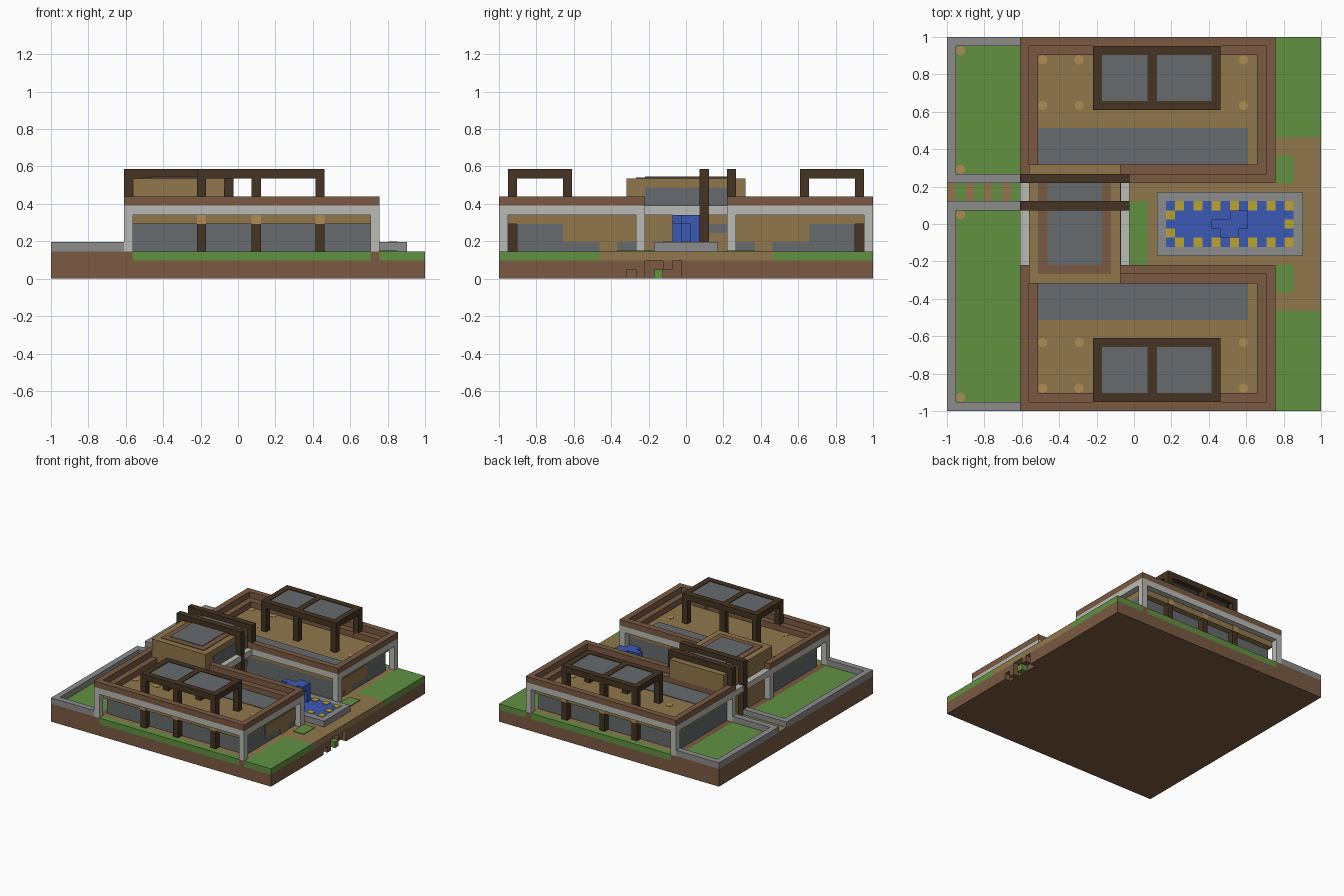
import bpy
import bmesh
from mathutils import Matrix, Vector

default_cube = bpy.data.objects.get("Cube")
if default_cube:
    bpy.data.objects.remove(default_cube, do_unlink=True)

# The house sits on a square block grid; all helpers take grid units
GRID = 41
UNIT = 2 / GRID
PLATE = 0.1


def linear(hex_colour):
    channels = [int(hex_colour[n:n + 2], 16) / 255 for n in (0, 2, 4)]
    return tuple(((c + 0.055) / 1.055) ** 2.4 for c in channels) + (1.0,)


def material(name, hex_colour):
    mat = bpy.data.materials.new(name)
    mat.use_nodes = True
    mat.diffuse_color = linear(hex_colour)
    mat.node_tree.nodes["Principled BSDF"].inputs["Base Color"].default_value = mat.diffuse_color
    return mat


brown = material("brown earth", "7a5a42")
tan = material("tan wood", "90774b")
lamp = material("lamp amber", "b08c54")
dark = material("dark timber", "453423")
glass = material("grey glass", "666b6d")
stone = material("grey stone", "8c8c8d")
white = material("white frame", "babab6")
green = material("grass green", "629142")
blue = material("water blue", "3c59b6")
yellow = material("tile yellow", "b9a52e")


def area(west, east, south, north):
    return (west, east, south, north)


def cell(column, row):
    return area(column, column + 1, row, row + 1)


def ring(west, east, south, north):
    """Four one-block strips around a rectangle."""
    return [area(west, east, south, south + 1), area(west, east, north - 1, north),
            area(west, west + 1, south + 1, north - 1), area(east - 1, east, south + 1, north - 1)]


def corners(west, east, south, north):
    return [cell(c, r) for c in (west, east - 1) for r in (south, north - 1)]


def mirrored(areas):
    return areas + [area(w, e, GRID - n, GRID - s) for w, e, s, n in areas]


def finish(name, mat, bm):
    mesh = bpy.data.meshes.new(name)
    bm.to_mesh(mesh)
    bm.free()
    mesh.materials.append(mat)
    bpy.context.collection.objects.link(bpy.data.objects.new(name, mesh))


def blocks(name, mat, areas, low, high, twin=False):
    """Extrude plan areas between two levels, optionally on both sides of the court."""
    bm = bmesh.new()
    for w, e, s, n in (mirrored(areas) if twin else areas):
        centre = Vector(((w + e - GRID) / 2, (s + n - GRID) / 2, (low + high) / 2)) * UNIT
        size = Vector((e - w, n - s, high - low)) * UNIT
        bmesh.ops.create_cube(bm, size=1, matrix=Matrix.Translation(centre) @ Matrix.Diagonal(size).to_4x4())
    finish(name, mat, bm)


def spots(name, cells, level):
    """Small eight-sided lamps set into a floor."""
    bm = bmesh.new()
    for w, e, s, n in cells:
        spot = Vector(((w + e - GRID) / 2, (s + n - GRID) / 2, level)) * UNIT
        bmesh.ops.create_cone(bm, cap_ends=True, segments=8, radius1=UNIT * 0.53, radius2=UNIT * 0.53,
                              depth=UNIT * PLATE, matrix=Matrix.Translation(spot))
    finish(name, lamp, bm)


# Earth base with a broken eastern edge
edge = GRID - 1
blocks("earth_base", brown, [area(0, edge, 0, GRID)], 0, 2)
blocks("earth_edge", brown, [area(edge, GRID, 0, 14), cell(edge, 15), area(edge, GRID, 20, GRID)], 0, 2)
blocks("earth_edge_bits", brown, [cell(edge, 14), cell(edge, 18)], 1, 2)
blocks("edge_moss", green, [cell(edge, 17)], 0, 1)

# Ground surface
blocks("earth_rim", brown, [area(0, 1, 0, GRID / 2), area(1, 9, 0, 1),
                            area(8, 9, 1, GRID / 2), cell(35, 0)], 2, 3, twin=True)
blocks("entry_ground", brown, [area(1, 8, 22, 26)], 2, 3)
blocks("yard_grass", green, [area(1, 8, 1, 22), area(1, 8, 26, edge)], 2, 3)
blocks("side_grass", green, [area(9, 35, 0, 1), area(36, GRID, 0, 11)], 2, 3, twin=True)
blocks("court_floor", tan, [area(9, 36, 1, edge), area(36, GRID, 11, 30)], 2, 3)
blocks("court_planting", green, [area(20, 22, 16, 23)], 3, 3 + PLATE)
blocks("path_planting", green, [area(36, 38, 13, 16)], 3, 3 + PLATE, twin=True)
for name, mat, start in (("path_boards", tan, 0), ("path_grass", green, 1)):
    blocks(name, mat, [area(c, c + 1, 23, 25) for c in range(start, 8, 2)], 3, 3 + PLATE)

# Yard walls and lamps
blocks("yard_walls", stone, [area(0, 1, 0, 23), area(1, 8, 0, 1), area(1, 8, 22, 23),
                             area(0, 1, 25, GRID), area(1, 8, 25, 26), area(1, 8, edge, GRID)], 3, 4)
spots("yard_lamps", [cell(1, row) for row in (1, 21, 26, 39)], 3)

# Two matching wings: glass rooms, frames, roofs
outer = (8, 36, 0, 16)
inner = (9, 35, 1, 15)
blocks("wing_glass", glass, [area(9, 35, 2, 15)], 3, 6, twin=True)
blocks("wing_end_panel", tan, [area(35, 35 + PLATE, 7, 15)], 4, 6, twin=True)
blocks("wing_end_door", tan, [area(35, 35 + PLATE, 11, 13)], 3, 4, twin=True)
blocks("wing_posts", white, corners(*outer), 3, 7, twin=True)
blocks("wing_beams", white, ring(*outer), 7, 8, twin=True)
blocks("wing_parapet", brown, ring(*outer), 8, 9, twin=True)
blocks("wing_inner_ledge", brown, ring(*inner), 7, 8, twin=True)
blocks("wing_roof", tan, [area(*inner)], 6, 7, twin=True)
blocks("roof_skylight", glass, [area(10, 33, 10, 14)], 7, 7 + PLATE, twin=True)
spots("roof_lamps", mirrored([cell(c, r) for c in (10, 14, 32) for r in (2, 7)]), 7)

# Wall posts with lamps above, carrying up into the roof pergolas
columns = (16, 22, 29)
blocks("wall_posts", dark, [cell(c, 1) for c in columns], 3, 6, twin=True)
blocks("wall_lamps", lamp, [area(c, c + 1, 1 - PLATE, 1) for c in columns], 6, 7, twin=True)
blocks("pergola_posts", dark, [cell(c, r) for c in columns for r in (1, 7)], 7, 11, twin=True)
blocks("pergola_frame", dark, ring(16, 30, 1, 8) + [area(22, 23, 2, 7)], 11, 12, twin=True)
blocks("pergola_glass", glass, [area(17, 22, 2, 7), area(23, 29, 2, 7)], 11, 12 - PLATE, twin=True)

# Central hall and its raised tower
blocks("hall_walls", tan, [area(9, 19, 16, 25)], 3, 8)
blocks("hall_window", glass, [area(19, 19 + PLATE, 23, 25)], 5, 6)
blocks("hall_beams", white, [area(c, c + 1, *span) for c in (8, 19) for span in ((16, 22), (23, 25))], 7, 8)
blocks("tower", tan, [area(9, 19, 14, 27)], 7, 11)
blocks("tower_window", glass, [area(19, 19 + PLATE, 16, 25)], 8, 10)
blocks("tower_roof_border", brown, [area(10, 18, 15, 26)], 11, 11 + PLATE)
blocks("tower_skylight", glass, [area(11, 17, 16, 25)], 11, 11 + 2 * PLATE)

# Dark timber portals over the tower
blocks("portal_beams", dark, [area(8, 20, row, row + 1) for row in (22, 25)], 11, 12)
blocks("portal_tall_posts", dark, [cell(c, 22) for c in (8, 19)], 3, 11)
blocks("portal_short_posts", dark, [cell(c, 25) for c in (8, 19)], 9, 11)

# Pool with a chequered tile border
blocks("pool_rim", stone, ring(23, 39, 17, 24), 3, 4)
blocks("pool_water", blue, [area(24, 38, 18, 23)], 3, 4)
border = [cell(c, r) for c in range(24, 38) for r in range(18, 23)
          if (c in (24, 37) or r in (18, 22)) and (c + r) % 2]
blocks("pool_tiles", yellow, border, 4, 4 + PLATE)

# Fountain: central jet, spreading crown, falling streams
blocks("fountain_jet", blue, [area(30, 32, 20, 21)], 4, 6)
blocks("fountain_crown", blue, [area(29, 33, 20, 21), area(30, 32, 19, 20), area(31, 33, 21, 22)], 6, 7)
blocks("fountain_streams", blue, [cell(30, 19), cell(32, 21)], 4, 6)
